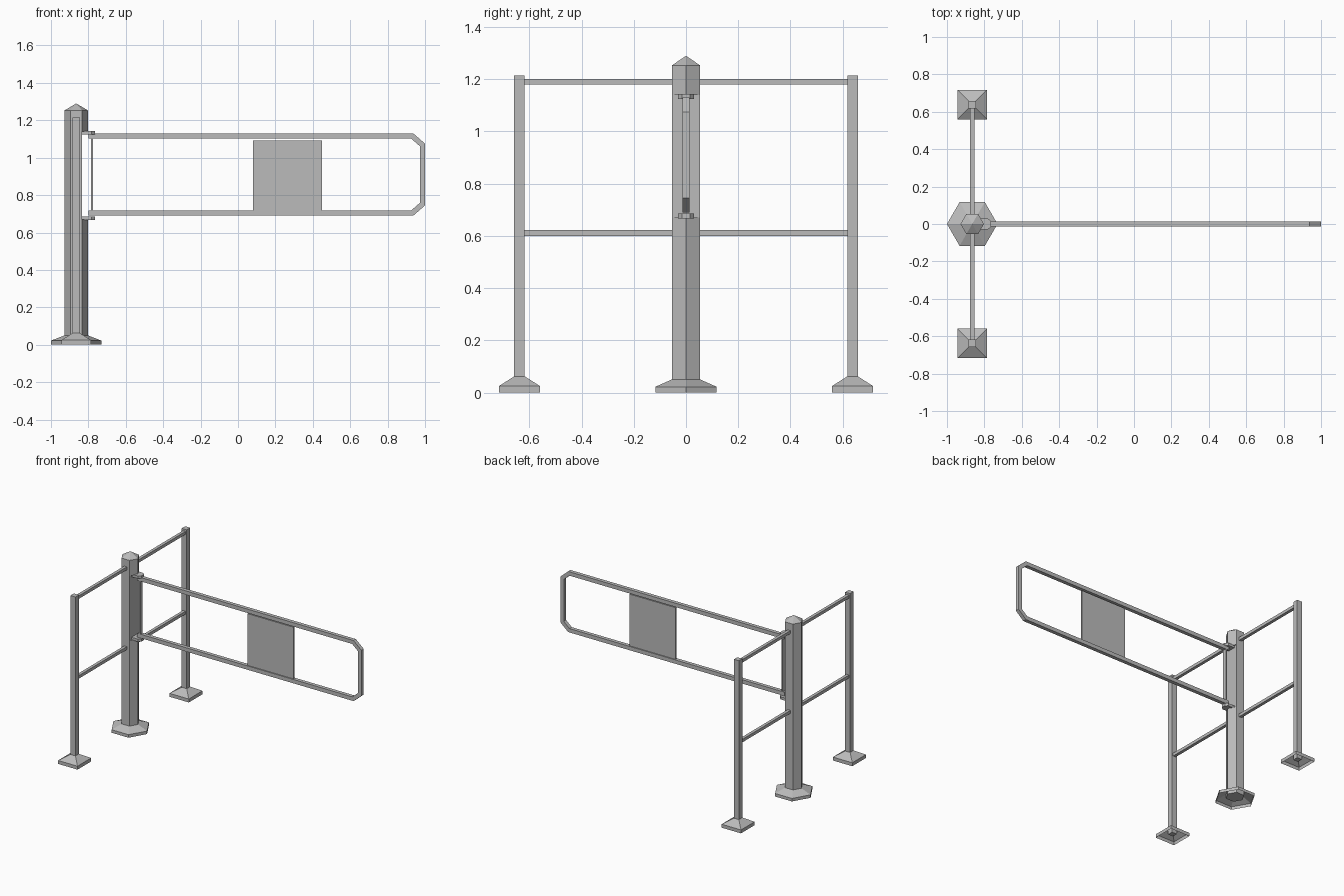
import bpy, bmesh
from math import cos, sin, tau

if "Cube" in bpy.data.objects:
    bpy.data.objects.remove(bpy.data.objects["Cube"], do_unlink=True)

# One brushed steel colour for everything
steel = bpy.data.materials.new("steel_grey")
steel.use_nodes = True
COLOUR = (0.5, 0.5, 0.5, 1)
steel.diffuse_color = COLOUR
steel.node_tree.nodes["Principled BSDF"].inputs["Base Color"].default_value = COLOUR

POST_X = -0.865
SIDE_Y = 0.638


def finish(name, bm, closed=True):
    bmesh.ops.remove_doubles(bm, verts=bm.verts, dist=1e-5)
    if closed:
        bmesh.ops.recalc_face_normals(bm, faces=bm.faces)
    mesh = bpy.data.meshes.new(name)
    bm.to_mesh(mesh)
    bm.free()
    mesh.materials.append(steel)
    obj = bpy.data.objects.new(name, mesh)
    bpy.context.collection.objects.link(obj)
    return obj


def box(name, x, y, z):
    """Box from (min, max) ranges."""
    bm = bmesh.new()
    bmesh.ops.create_cube(bm, size=1)
    for v in bm.verts:
        v.co = [r[0] + (c + 0.5) * (r[1] - r[0]) for c, r in zip(v.co, (x, y, z))]
    return finish(name, bm)


def loft(name, rings, cap_bottom=True, cap_top=True):
    """Skin a stack of equal-length rings, skipping collapsed faces."""
    bm = bmesh.new()
    loops = [[bm.verts.new(p) for p in ring] for ring in rings]
    n = len(loops[0])
    for a, b in zip(loops, loops[1:]):
        for i in range(n):
            j = (i + 1) % n
            corners = []
            for v in (a[i], a[j], b[j], b[i]):
                if all((v.co - u.co).length > 1e-5 for u in corners):
                    corners.append(v)
            if len(corners) > 2:
                bm.faces.new(corners)
    if cap_bottom:
        bm.faces.new(loops[0][::-1])
    if cap_top:
        bm.faces.new(loops[-1])
    return finish(name, bm, cap_bottom and cap_top)


def hexagon(r, z, tip=None):
    """Hexagon around the main post; tip overrides the reach of the +x corner."""
    ring = [(POST_X + r * cos(i * tau / 6), r * sin(i * tau / 6), z) for i in range(6)]
    if tip is not None:
        ring[0] = (POST_X + tip, 0, z)
    return ring


def square(h, y, z):
    return [(POST_X + sx * h, y + sy * h, z)
            for sx, sy in ((-1, -1), (1, -1), (1, 1), (-1, 1))]


# Main hexagonal post, notched on the gate side, with a pointed cap
R = 0.0625
loft("main_post", [
    hexagon(R, 0.02), hexagon(R, 0.67),
    hexagon(R, 0.67, R / 2), hexagon(R, 1.14, R / 2),
    hexagon(R, 1.14), hexagon(R, 1.253), hexagon(0, 1.29),
], cap_top=False)
loft("main_base", [hexagon(0.135, 0), hexagon(0.135, 0.022), hexagon(R, 0.05)],
     cap_bottom=False, cap_top=False)

# Side posts, hollow flared bases and rails, mirrored front and back
for side, s in (("front", -1), ("back", 1)):
    y = s * SIDE_Y
    loft(side + "_post", [square(0.02, y, 0.02), square(0.02, y, 1.215)])
    loft(side + "_base",
         [square(0.078, y, 0), square(0.078, y, 0.025), square(0.02, y, 0.062)],
         cap_bottom=False, cap_top=False)
    for level, z in (("upper", 1.19), ("lower", 0.611)):
        box(side + "_" + level + "_rail", (POST_X - 0.011, POST_X + 0.011),
            sorted((s * 0.045, s * 0.625)), (z - 0.011, z + 0.011))

# Gate frame: a flat U-shaped band with chamfered far corners
MID = 0.91


def half_loop(points, y):
    lower = [(x, y, MID - h) for x, h in points]
    upper = [(x, y, MID + h) for x, h in reversed(points)]
    return lower + upper


outer = [(-0.8, 0.22), (0.937, 0.22), (1.0, 0.165)]
inner = [(-0.8, 0.192), (0.926, 0.192), (0.972, 0.152)]
T = 0.0135
sections = [half_loop(p, y) for p, y in
            ((outer, -T), (outer, T), (inner, T), (inner, -T))]
loft("gate_frame", list(zip(*sections)))
box("gate_upright", (-0.786, -0.775), (-T, T), (MID - 0.2, MID + 0.2))
box("gate_panel", (0.08, 0.45), (-0.006, 0.006), (MID - 0.195, MID + 0.183))

# Hinge plates with clipped outer corners
for name, z in (("upper_hinge", 1.125), ("lower_hinge", 0.667)):
    outline = [(-0.85, -0.03), (-0.782, -0.03), (-0.765, -0.015),
               (-0.765, 0.015), (-0.782, 0.03), (-0.85, 0.03)]
    loft(name, [[(x, y, z + h) for x, y in outline] for h in (0, 0.019)])
